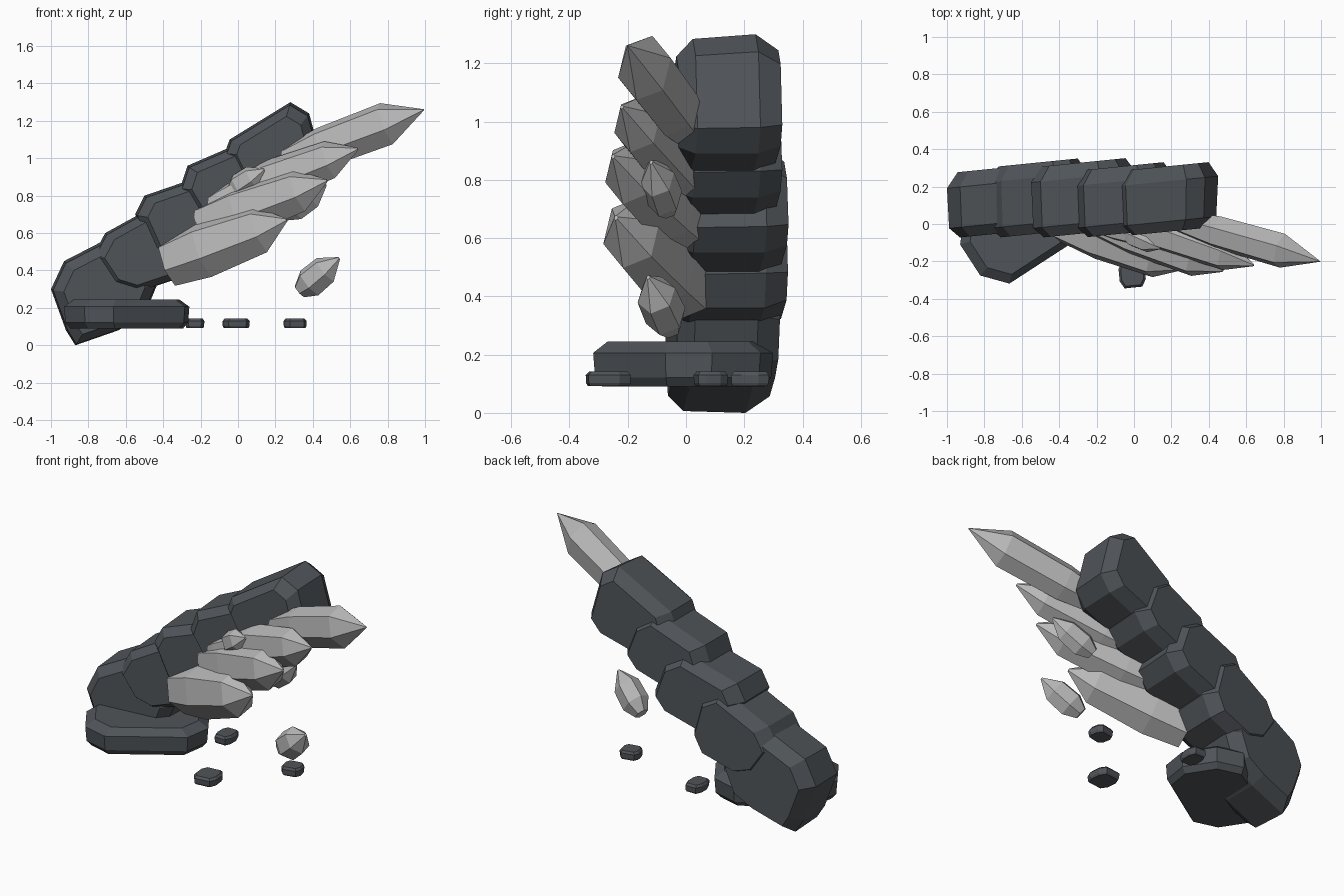
import bpy, bmesh, math
from mathutils import Vector

if "Cube" in bpy.data.objects:
    bpy.data.objects.remove(bpy.data.objects["Cube"])


def material(name, col):
    m = bpy.data.materials.new(name)
    m.diffuse_color = (*col, 1)
    m.use_nodes = True
    m.node_tree.nodes["Principled BSDF"].inputs["Base Color"].default_value = m.diffuse_color
    return m


SLATE = material("dark slate", (0.08, 0.09, 0.10))
CRYSTAL = material("pale grey crystal", (0.48, 0.48, 0.48))


def hull(name, pts, mat):
    """Faceted solid from the convex hull of a few points."""
    bm = bmesh.new()
    for p in pts:
        bm.verts.new(p)
    r = bmesh.ops.convex_hull(bm, input=bm.verts)
    junk = {g for g in r["geom_interior"] + r["geom_unused"] if isinstance(g, bmesh.types.BMVert)}
    bmesh.ops.delete(bm, geom=list(junk), context='VERTS')
    bmesh.ops.dissolve_limit(bm, angle_limit=0.03, verts=bm.verts, edges=bm.edges)
    bmesh.ops.recalc_face_normals(bm, faces=bm.faces)
    me = bpy.data.meshes.new(name)
    bm.to_mesh(me)
    bm.free()
    me.materials.append(mat)
    ob = bpy.data.objects.new(name, me)
    bpy.context.collection.objects.link(ob)


def boulder(name, profile, y0, y1):
    """Front-view profile (x, z) with chamfered front and back, slightly yawed and rolled."""
    cx = sum(p[0] for p in profile) / len(profile)
    cz = sum(p[1] for p in profile) / len(profile)
    pts = []
    for y, s, lift in ((y0, 0.76, -.01), (y0 + 0.055, .96, -.005), (y1 - 0.08, 1, 0), (y1, 0.8, 0)):
        for x, z in profile:
            px, pz = cx + (x - cx) * s, cz + (z - cz) * s + lift
            pts.append((px, y + 0.1 * (px - cx), max(pz, 0)))
    hull(name, pts, SLATE)


# Leaning column of stepped boulders, bottom to top
boulder("boulder_1", [(-1, .30), (-.93, .45), (-.62, .61), (-.50, .55), (-.43, .33),
                      (-.50, .16), (-.64, .08), (-.87, 0), (-.92, .08)], -.05, .30)
boulder("boulder_2", [(-.78, .47), (-.71, .60), (-.42, .76), (-.31, .70), (-.25, .48),
                      (-.31, .36), (-.55, .28), (-.68, .32)], -.05, .33)
boulder("boulder_3", [(-.55, .70), (-.50, .80), (-.18, .91), (-.06, .84), (.01, .64),
                      (-.06, .55), (-.33, .46), (-.46, .50)], -.05, .33)
boulder("boulder_4", [(-.31, .84), (-.27, .96), (.03, 1.09), (.14, 1.02), (.21, .83),
                      (.14, .74), (-.10, .65), (-.22, .69)], -.05, .31)
boulder("boulder_5", [(-.07, 1.03), (-.045, 1.10), (.28, 1.30), (.38, 1.24), (.45, .98),
                      (.38, .89), (.14, .81), (.02, .85)], -.04, .31)


def slab(name, c, sx, sy, z0, z1, yaw):
    """Low stone: octagonal outline with bevelled rims."""
    pts = []
    for z, s in ((z0, .9), (z0 + .2 * (z1 - z0), .98), (z0 + .75 * (z1 - z0), 1), (z1, .84)):
        for a, b in ((1, .45), (.68, 1), (-.68, 1), (-1, .45), (-1, -.45), (-.68, -1), (.68, -1), (1, -.45)):
            x, y = a * sx * s, b * sy * s
            pts.append((c[0] + x * math.cos(yaw) - y * math.sin(yaw),
                        c[1] + x * math.sin(yaw) + y * math.cos(yaw), z))
    hull(name, pts, SLATE)


# Base slab and loose pebbles
slab("base_slab", (-.595, -.01), .335, .22, .09, .245, math.radians(33))
for i, (x, y, sx, sy) in enumerate(((-.23, .22, .05, .065), (-.01, -.267, .07, .073), (.305, .085, .058, .052))):
    slab(f"pebble_{i + 1}", (x, y), sx, sy, .092, .142, .1 * i)


def crystal(name, a, b, r, rings, depth=.8, spin=.3):
    """Six-sided shard from a to b; rings are (position, radius factor)."""
    a, b = Vector(a), Vector(b)
    d = (b - a).normalized()
    side = d.cross(Vector((0, 1, 0))).normalized()
    out = side.cross(d)
    pts = []
    for t, k in rings:
        for i in range(6):
            w = spin + i * math.pi / 3
            pts.append(a.lerp(b, t) + r * k * (side * math.cos(w) + out * depth * math.sin(w)))
    hull(name, pts, CRYSTAL)


LONG = ((0, .6), (.3, .95), (.74, 1), (1, .02))
BLUNT = ((0, .85), (.3, 1), (.78, .85), (1, .06))
STUBBY = ((0, .5), (.25, 1), (.65, .95), (1, .1))

# Fan of crystals along the front of the column
crystal("top_crystal", (.22, .02, .97), (.995, -.2, 1.26), .12, LONG)
crystal("upper_crystal", (-.04, .02, .79), (.64, -.22, 1.05), .125, BLUNT)
crystal("middle_crystal", (-.19, .02, .64), (.475, -.25, .88), .14, BLUNT)
crystal("lower_crystal", (-.37, .0, .44), (.26, -.24, .67), .155, BLUNT)
crystal("small_crystal_left", (-.04, -.05, .82), (.14, -.13, .94), .07, STUBBY)
crystal("sliver_crystal", (-.18, -.02, .73), (.1, -.1, .90), .055, BLUNT)
crystal("small_crystal_right", (.24, -.06, .70), (.47, -.12, .86), .08, STUBBY)
crystal("loose_crystal", (.33, -.05, .29), (.54, -.13, .465), .085, STUBBY, .85)
